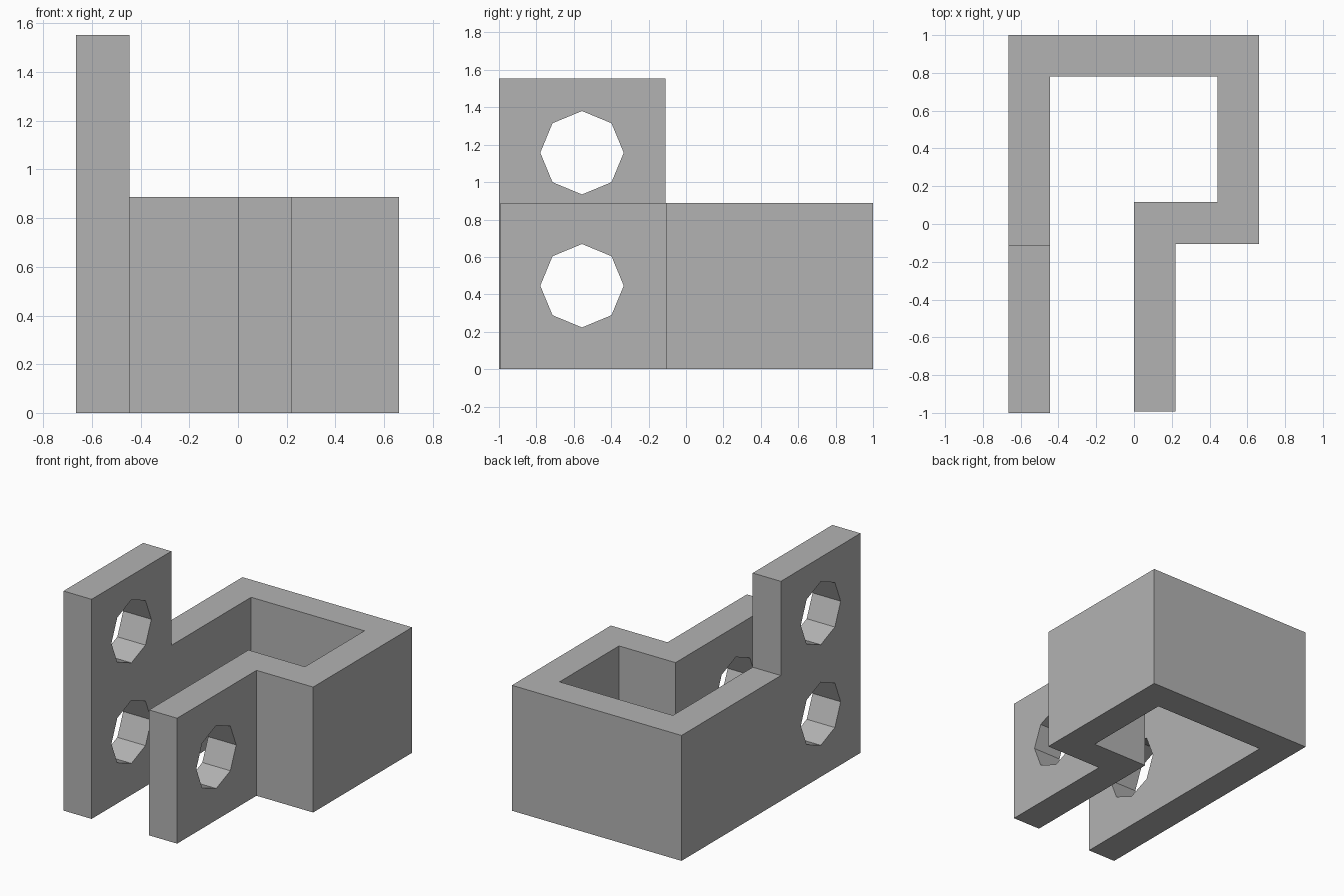
import bpy, bmesh, math
from mathutils import Matrix

cube = bpy.data.objects.get("Cube")
if cube:
    bpy.data.objects.remove(cube, do_unlink=True)

grey = bpy.data.materials.new("plain_grey")
grey.use_nodes = True
colour = (0.45, 0.45, 0.45, 1)
grey.diffuse_color = colour
grey.node_tree.nodes["Principled BSDF"].inputs["Base Color"].default_value = colour

LOW, HIGH = 0.887, 1.553          # wall height and upright plate height
PLATE_BACK = -0.11                # rear edge of the upright plate
HOLE_Y, HOLE_R = -0.556, 0.223


def make_object(name, bm):
    bmesh.ops.recalc_face_normals(bm, faces=bm.faces[:])
    mesh = bpy.data.meshes.new(name)
    bm.to_mesh(mesh)
    bm.free()
    obj = bpy.data.objects.new(name, mesh)
    bpy.context.collection.objects.link(obj)
    mesh.materials.append(grey)
    return obj


def prism(name, outline, bottom, top):
    bm = bmesh.new()
    face = bm.faces.new([bm.verts.new((x, y, bottom)) for x, y in outline])
    new = bmesh.ops.extrude_face_region(bm, geom=[face])["geom"]
    verts = [v for v in new if isinstance(v, bmesh.types.BMVert)]
    bmesh.ops.translate(bm, verts=verts, vec=(0, 0, top - bottom))
    return make_object(name, bm)


def box(name, x0, x1, y0, y1, z0, z1):
    return prism(name, [(x0, y0), (x1, y0), (x1, y1), (x0, y1)], z0, z1)


def hole_cutter(name, z):
    # octagonal bar along x with a corner pointing up
    bm = bmesh.new()
    place = Matrix.Translation((0, HOLE_Y, z)) @ Matrix.Rotation(math.pi / 2, 4, 'Y')
    bmesh.ops.create_cone(bm, cap_ends=True, segments=8, radius1=HOLE_R,
                          radius2=HOLE_R, depth=3, matrix=place)
    return make_object(name, bm)


# Continuous hooked wall, seen from above
wall = prism("bracket_wall", [
    (-0.665, -1), (-0.445, -1), (-0.445, 0.782), (0.442, 0.782),
    (0.442, 0.117), (0, 0.117), (0, -0.993), (0.219, -0.993),
    (0.219, -0.106), (0.662, -0.106), (0.662, 1), (-0.665, 1)], 0, HIGH)

# Lower every wall except the upright plate, then pierce the plates
cutters = [
    box("rear_trim", -2, 2, PLATE_BACK, 2, LOW, 2),
    box("leg_trim", -0.2, 2, -2, 0.5, LOW, 2),
    hole_cutter("lower_hole", 0.446),
    hole_cutter("upper_hole", 1.157),
]
bpy.context.view_layer.objects.active = wall
for cutter in cutters:
    cutter.hide_render = True
    mod = wall.modifiers.new(cutter.name, 'BOOLEAN')
    mod.operation = 'DIFFERENCE'
    mod.solver = 'EXACT'
    mod.object = cutter
    bpy.ops.object.modifier_apply(modifier=mod.name)
    bpy.data.objects.remove(cutter, do_unlink=True)
